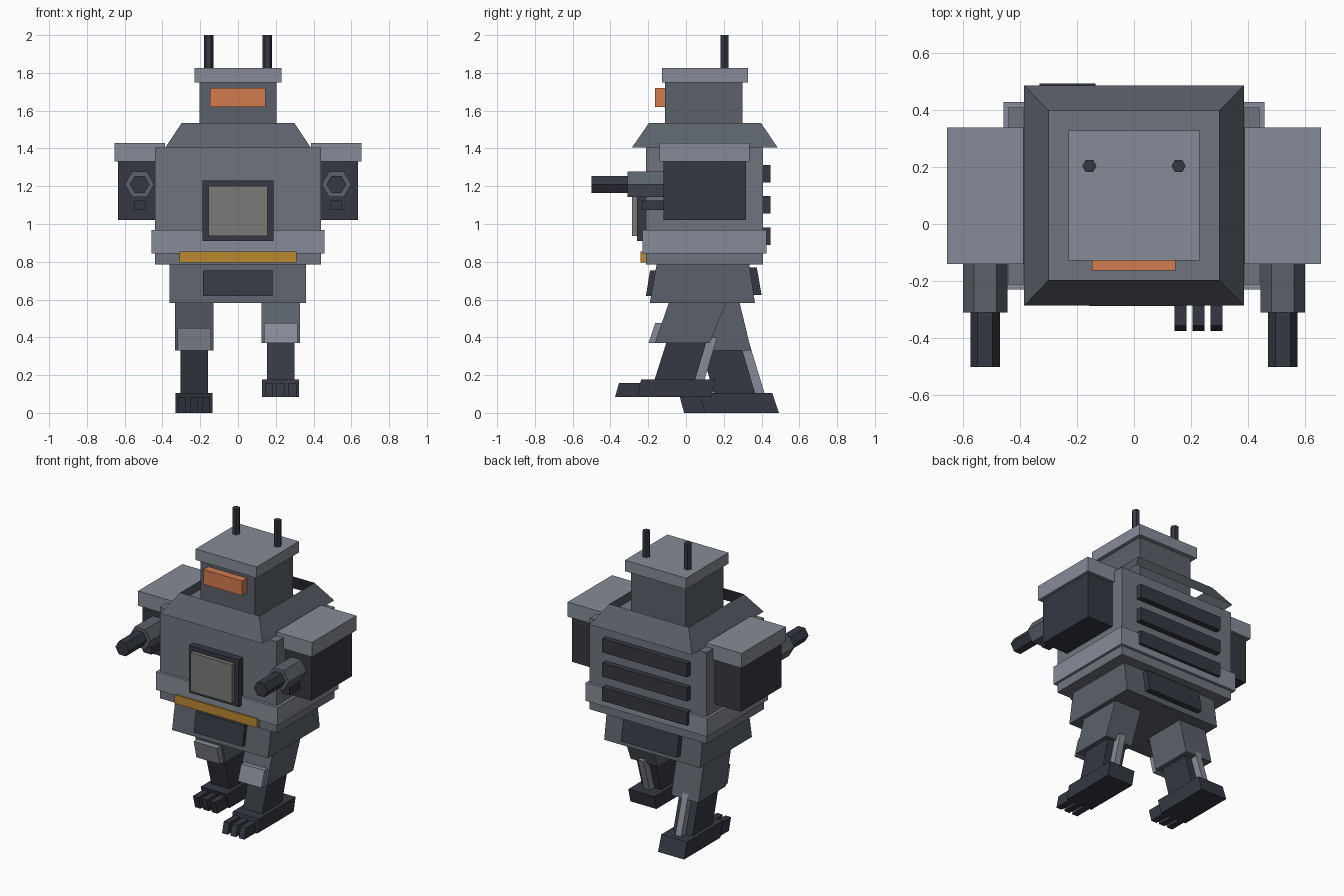
import bpy, bmesh, math
from mathutils import Matrix

if "Cube" in bpy.data.objects:
    bpy.data.objects.remove(bpy.data.objects["Cube"])


def material(name, rgb):
    m = bpy.data.materials.new(name)
    m.diffuse_color = (*rgb, 1)
    m.use_nodes = True
    m.node_tree.nodes["Principled BSDF"].inputs["Base Color"].default_value = m.diffuse_color
    return m


DARK = material("dark_metal", (0.035, 0.04, 0.055))
MID = material("mid_metal", (0.105, 0.12, 0.145))
BODY = material("body_metal", (0.16, 0.175, 0.21))
LIGHT = material("light_metal", (0.24, 0.26, 0.31))
ORANGE = material("orange_glass", (0.65, 0.2, 0.08))
AMBER = material("amber_strip", (0.5, 0.25, 0.03))
PLATE = material("warm_grey_plate", (0.2, 0.195, 0.185))


def finish(name, bm, mat):
    bmesh.ops.recalc_face_normals(bm, faces=bm.faces)
    me = bpy.data.meshes.new(name)
    bm.to_mesh(me)
    bm.free()
    me.materials.append(mat)
    ob = bpy.data.objects.new(name, me)
    bpy.context.collection.objects.link(ob)
    return ob


def prism(name, x0, x1, profile, mat):
    """Extrude a (y, z) side profile from x0 to x1."""
    bm = bmesh.new()
    a = [bm.verts.new((x0, y, z)) for y, z in profile]
    b = [bm.verts.new((x1, y, z)) for y, z in profile]
    bm.faces.new(a)
    bm.faces.new(b)
    n = len(a)
    for i in range(n):
        j = (i + 1) % n
        bm.faces.new((a[i], a[j], b[j], b[i]))
    return finish(name, bm, mat)


def box(name, x0, x1, y0, y1, z0, z1, mat):
    return prism(name, x0, x1, [(y0, z0), (y1, z0), (y1, z1), (y0, z1)], mat)


def slab(name, x0, x1, bottom, top, z0, z1, mat):
    """Sheared box: bottom and top are (y_front, y_back) pairs."""
    return prism(name, x0, x1, [(bottom[0], z0), (bottom[1], z0), (top[1], z1), (top[0], z1)], mat)


def hex_rod(name, radius, length, centre, along_y, mat):
    bm = bmesh.new()
    bmesh.ops.create_cone(bm, cap_ends=True, segments=6, radius1=radius, radius2=radius, depth=length)
    # one corner pair lies on the x axis
    corner = max(bm.verts, key=lambda v: v.co.x).co
    bm.transform(Matrix.Rotation(-math.atan2(corner.y, corner.x), 4, 'Z'))
    if along_y:
        bm.transform(Matrix.Rotation(math.pi / 2, 4, 'X'))
    bm.transform(Matrix.Translation(centre))
    return finish(name, bm, mat)


# Head, cap, visor and antennas
box("head", -0.205, 0.205, -0.11, 0.30, 1.405, 1.75, MID)
box("head_cap", -0.23, 0.23, -0.128, 0.328, 1.75, 1.825, LIGHT)
box("visor", -0.147, 0.145, -0.163, -0.10, 1.62, 1.72, ORANGE)
for side, sx in (("left", -1), ("right", 1)):
    hex_rod(f"antenna_{side}", 0.025, 0.19, (sx * 0.156, 0.203, 1.905), False, DARK)

# Sloped collar, open at top and bottom
bm = bmesh.new()
rings = []
for hx, y0, y1, z in ((0.385, -0.286, 0.485, 1.405), (0.298, -0.196, 0.397, 1.535)):
    rings.append([bm.verts.new(c) for c in ((-hx, y0, z), (hx, y0, z), (hx, y1, z), (-hx, y1, z))])
for i in range(4):
    j = (i + 1) % 4
    bm.faces.new((rings[0][i], rings[0][j], rings[1][j], rings[1][i]))
finish("collar", bm, MID)

# Torso, belt and chest details
box("torso", -0.44, 0.44, -0.212, 0.408, 0.785, 1.405, BODY)
box("belt", -0.457, 0.457, -0.23, 0.427, 0.845, 0.968, LIGHT)
box("amber_bar", -0.31, 0.31, -0.24, -0.20, 0.795, 0.855, AMBER)
box("chest_frame", -0.187, 0.187, -0.26, -0.20, 0.91, 1.23, DARK)
box("chest_plate", -0.157, 0.157, -0.287, -0.25, 0.937, 1.20, PLATE)
for i, z in enumerate((0.89, 1.055, 1.22)):
    box(f"back_vent_{i + 1}", -0.32, 0.32, 0.40, 0.447, z, z + 0.092, DARK)

# Pelvis with front and back panels
slab("pelvis", -0.362, 0.36, (-0.192, 0.365), (-0.155, 0.335), 0.582, 0.79, MID)
slab("pelvis_front_panel", -0.185, 0.182, (-0.212, -0.16), (-0.19, -0.14), 0.62, 0.755, DARK)
slab("pelvis_back_panel", -0.21, 0.21, (0.34, 0.40), (0.31, 0.375), 0.625, 0.77, DARK)

# Shoulder boxes and gun arms
for side, sx in (("left", -1), ("right", 1)):
    box(f"arm_box_{side}", sx * 0.41, sx * 0.635, -0.118, 0.317, 1.02, 1.41, DARK)
    box(f"shoulder_cap_{side}", sx * 0.387, sx * 0.655, -0.14, 0.337, 1.33, 1.43, LIGHT)
    hex_rod(f"gun_sleeve_{side}", 0.078, 0.22, (sx * 0.521, -0.20, 1.21), True, MID)
    hex_rod(f"gun_barrel_{side}", 0.052, 0.25, (sx * 0.521, -0.375, 1.21), True, DARK)
    box(f"small_gun_{side}", sx * 0.49, sx * 0.55, -0.23, -0.10, 1.075, 1.125, DARK)

# Striding legs: each part is (bottom y pair, top y pair, z0, z1)
legs = {
    "left": dict(
        cx=-0.232,
        thigh=((0.05, 0.345), (-0.015, 0.28), 0.33, 0.60),
        knee_pad=((0.01, 0.06), (-0.02, 0.03), 0.33, 0.45),
        shin=((0.15, 0.37), (0.075, 0.29), 0.09, 0.36),
        piston=((0.36, 0.42), (0.28, 0.335), 0.09, 0.37),
        foot=((0.10, 0.492), (0.07, 0.457), 0.0, 0.105),
        toe=((-0.01, 0.12), (-0.033, 0.10), 0.0, 0.085)),
    "right": dict(
        cx=0.226,
        thigh=((-0.165, 0.125), (-0.085, 0.22), 0.37, 0.60),
        knee_pad=((-0.198, -0.15), (-0.163, -0.115), 0.37, 0.475),
        shin=((-0.17, 0.045), (-0.095, 0.115), 0.165, 0.40),
        piston=((0.04, 0.095), (0.11, 0.165), 0.165, 0.40),
        foot=((-0.258, 0.135), (-0.238, 0.157), 0.085, 0.177),
        toe=((-0.375, -0.24), (-0.355, -0.22), 0.085, 0.157)),
}
parts = (("thigh", 0.102, MID), ("knee_pad", 0.088, LIGHT), ("shin", 0.072, DARK),
         ("piston", 0.022, LIGHT), ("foot", 0.098, DARK))
for side, leg in legs.items():
    cx = leg["cx"]
    for part, hw, mat in parts:
        slab(f"{part}_{side}", cx - hw, cx + hw, *leg[part], mat)
    for i in (-1, 0, 1):
        tx = cx + i * 0.063
        slab(f"toe_{side}_{i + 2}", tx - 0.021, tx + 0.021, *leg["toe"], DARK)
